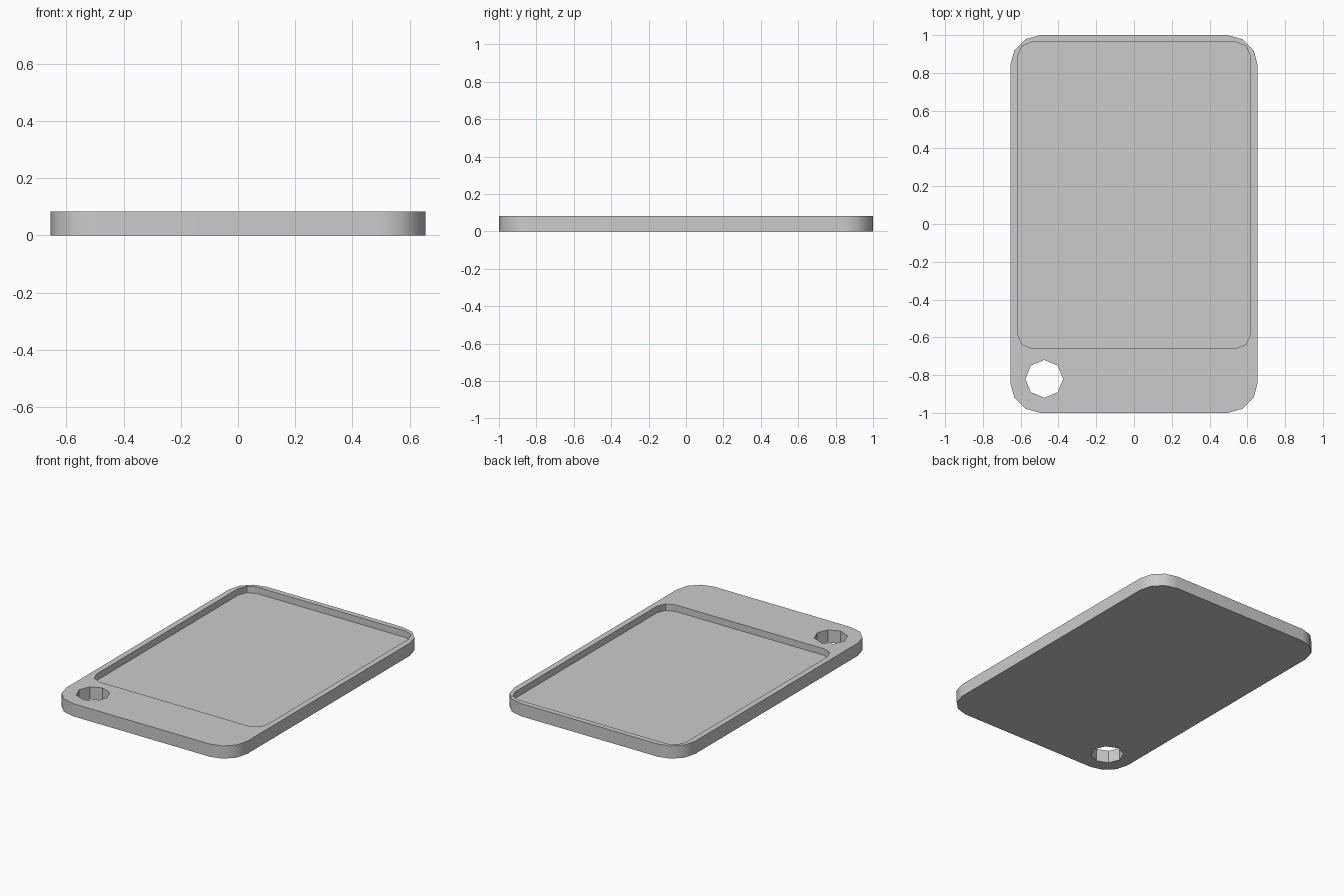
import bpy
import bmesh
from math import sin, cos, pi, radians

cube = bpy.data.objects.get("Cube")
if cube:
    bpy.data.objects.remove(cube, do_unlink=True)

HEIGHT = 0.083
FLOOR = 0.04

grey = bpy.data.materials.new("plain grey")
grey.use_nodes = True
grey.diffuse_color = (0.6, 0.6, 0.6, 1)
grey.node_tree.nodes["Principled BSDF"].inputs["Base Color"].default_value = grey.diffuse_color


def rounded_rectangle(x0, x1, y0, y1, radius, segments):
    """Counter-clockwise outline with arcs at the corners."""
    centres = [(x1 - radius, y1 - radius), (x0 + radius, y1 - radius),
               (x0 + radius, y0 + radius), (x1 - radius, y0 + radius)]
    points = []
    for quarter, (cx, cy) in enumerate(centres):
        for i in range(segments + 1):
            a = (quarter + i / segments) * pi / 2
            points.append((cx + radius * cos(a), cy + radius * sin(a)))
    return points


def polygon(cx, cy, radius, sides):
    return [(cx + radius * cos(2 * pi * i / sides), cy + radius * sin(2 * pi * i / sides))
            for i in range(sides)]


def prism(name, outline, z0, z1):
    """Solid made by raising an outline from z0 to z1."""
    bm = bmesh.new()
    base = bm.faces.new([bm.verts.new((x, y, z0)) for x, y in outline])
    raised = bmesh.ops.extrude_face_region(bm, geom=[base], use_keep_orig=True)
    for v in raised["geom"]:
        if isinstance(v, bmesh.types.BMVert):
            v.co.z = z1
    bmesh.ops.recalc_face_normals(bm, faces=bm.faces)
    mesh = bpy.data.meshes.new(name)
    bm.to_mesh(mesh)
    bm.free()
    mesh.materials.append(grey)
    obj = bpy.data.objects.new(name, mesh)
    bpy.context.collection.objects.link(obj)
    return obj


# Board slab with rounded corners
board = prism("board", rounded_rectangle(-0.655, 0.655, -1, 1, 0.16, 3), 0, HEIGHT)

# Shallow tray recess and octagonal hanging hole
cutters = [
    prism("recess_cutter", rounded_rectangle(-0.617, 0.617, -0.66, 0.965, 0.08, 2), FLOOR, 0.2),
    prism("hole_cutter", polygon(-0.475, -0.82, 0.1, 8), -0.1, 0.2),
]
bpy.ops.object.select_all(action='DESELECT')
board.select_set(True)
bpy.context.view_layer.objects.active = board
for cutter in cutters:
    cutter.hide_render = True
    cut = board.modifiers.new(cutter.name, 'BOOLEAN')
    cut.operation = 'DIFFERENCE'
    cut.solver = 'EXACT'
    cut.object = cutter
    bpy.ops.object.modifier_apply(modifier=cut.name)
    bpy.data.objects.remove(cutter, do_unlink=True)

# Soft corners, crisp rims, flat large faces
bpy.ops.object.shade_smooth_by_angle(angle=radians(35))
weighted = board.modifiers.new("weighted normals", 'WEIGHTED_NORMAL')
weighted.keep_sharp = True
